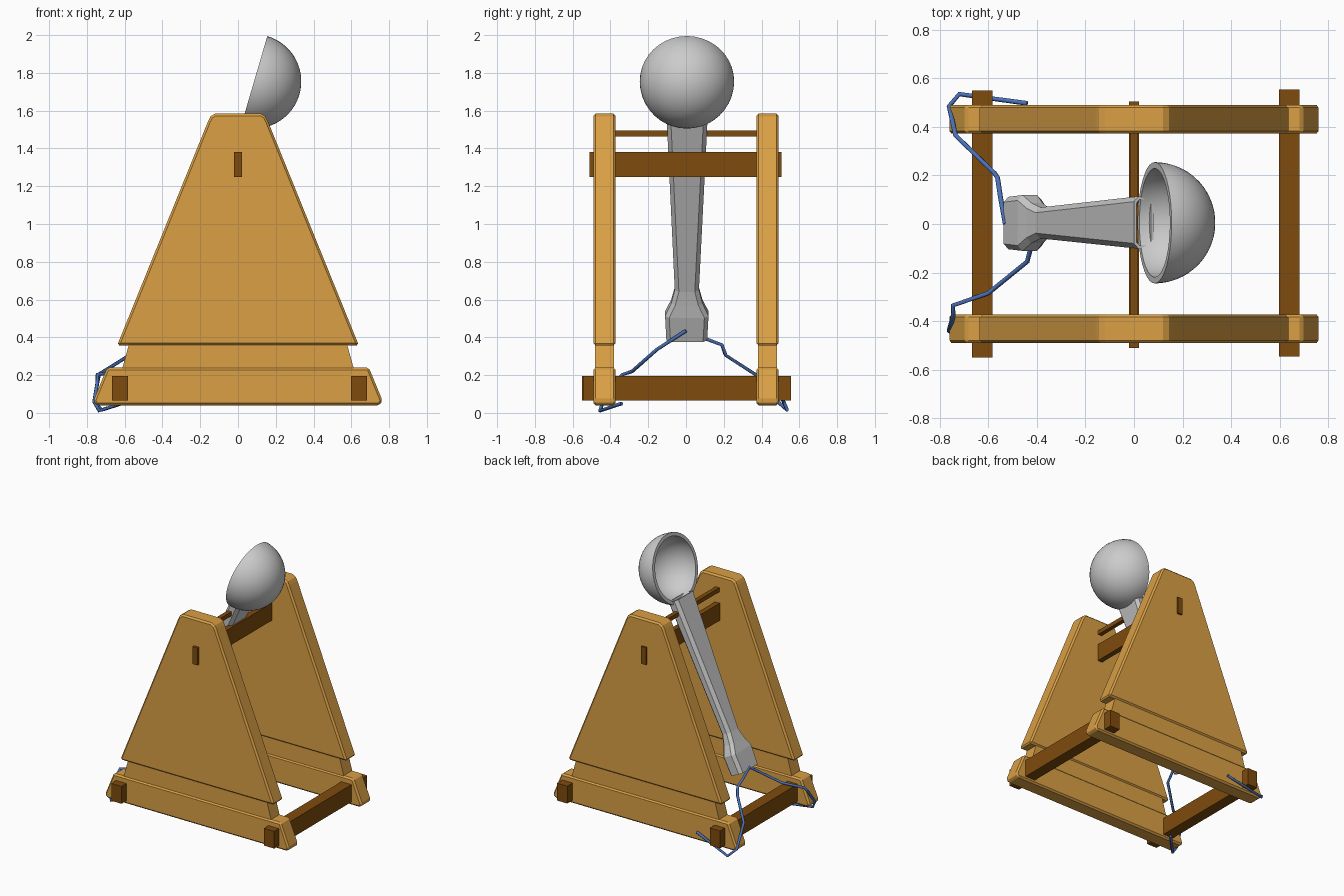
import bpy, bmesh, math
from mathutils import Matrix, Vector

if "Cube" in bpy.data.objects:
    bpy.data.objects.remove(bpy.data.objects["Cube"], do_unlink=True)


def material(name, color):
    m = bpy.data.materials.new(name)
    m.use_nodes = True
    m.diffuse_color = (*color, 1)
    m.node_tree.nodes["Principled BSDF"].inputs["Base Color"].default_value = (*color, 1)
    return m


light_wood = material("light wood", (0.70, 0.35, 0.06))
dark_wood = material("dark wood", (0.21, 0.07, 0.004))
metal = material("grey metal", (0.60, 0.60, 0.60))
blue = material("blue cord", (0.07, 0.17, 0.50))


def add_object(name, bm, mat, bevel=0):
    bmesh.ops.recalc_face_normals(bm, faces=bm.faces)
    mesh = bpy.data.meshes.new(name)
    bm.to_mesh(mesh)
    bm.free()
    mesh.materials.append(mat)
    ob = bpy.data.objects.new(name, mesh)
    bpy.context.collection.objects.link(ob)
    if bevel:
        mod = ob.modifiers.new("bevel", "BEVEL")
        mod.width = bevel
        mod.segments = 1
        mod.limit_method = "ANGLE"
        mod.angle_limit = math.radians(50)
    return ob


def slab(name, outline, y0, y1, bevel):
    """Half outline (x, z) mirrored in x, extruded from y0 to y1."""
    full = outline + [(-x, z) for x, z in reversed(outline)]
    bm = bmesh.new()
    face = bm.faces.new([bm.verts.new((x, y0, z)) for x, z in full])
    out = bmesh.ops.extrude_face_region(bm, geom=[face])
    verts = [g for g in out["geom"] if isinstance(g, bmesh.types.BMVert)]
    bmesh.ops.translate(bm, verts=verts, vec=(0, y1 - y0, 0))
    return add_object(name, bm, light_wood, bevel)


def box(name, center, size, mat):
    bm = bmesh.new()
    bmesh.ops.create_cube(bm, size=1, matrix=Matrix.Translation(center) @ Matrix.Diagonal((*size, 1)))
    return add_object(name, bm, mat)


# Side frames: base rail, recessed middle board, tall tapered panel
rail = [(0.75, 0.04), (0.765, 0.065), (0.693, 0.24)]
board = [(0.613, 0.235), (0.578, 0.36)]
panel = [(0.64, 0.357), (0.158, 1.545), (0.145, 1.57), (0.12, 1.585)]
for side, s in (("front", -1), ("back", 1)):
    slab(side + "_rail", rail, s * 0.372, s * 0.491, 0.012)
    slab(side + "_board", board, s * 0.381, s * 0.481, 0)
    slab(side + "_panel", panel, s * 0.372, s * 0.491, 0.012)

# Cross beams and pivot rod
box("right_cross_beam", (-0.625, 0, 0.13), (0.085, 1.10, 0.13), dark_wood)
box("left_cross_beam", (0.64, 0.005, 0.13), (0.085, 1.10, 0.13), dark_wood)
box("stop_beam", (0, -0.003, 1.315), (0.04, 1.015, 0.13), dark_wood)
box("pivot_rod", (0, 0, 1.479), (0.032, 0.80, 0.032), dark_wood)

# Throwing arm: chamfered sections lofted along a leaning axis
foot, tip = Vector((-0.487, 0.004, 0.398)), Vector((0.04, 0.006, 1.56))
axis = (tip - foot).normalized()
across = Vector((0, 1, 0))
thick = across.cross(axis)
length = (tip - foot).length
sections = [(0, 0.108, 0.055), (0.14, 0.115, 0.055), (0.21, 0.083, 0.047),
            (0.285, 0.064, 0.04), (length, 0.108, 0.045)]
bm = bmesh.new()
rings = []
for t, w, h in sections:
    c = 0.022
    shape = [(w, h - c), (w - c, h), (c - w, h), (-w, h - c),
             (-w, c - h), (c - w, -h), (w - c, -h), (w, c - h)]
    rings.append([bm.verts.new(foot + axis * t + across * a + thick * b) for a, b in shape])
for lower, upper in zip(rings, rings[1:]):
    for i in range(len(lower)):
        j = (i + 1) % len(lower)
        bm.faces.new((lower[i], lower[j], upper[j], upper[i]))
bm.faces.new(rings[0][::-1])
end = bm.faces.new(rings[-1])
bm.normal_update()
# Open pocket in the tip
bmesh.ops.inset_region(bm, faces=[end], thickness=0.014)
out = bmesh.ops.extrude_face_region(bm, geom=[end])
bmesh.ops.translate(bm, vec=axis * -0.12,
                    verts=[g for g in out["geom"] if isinstance(g, bmesh.types.BMVert)])
if end.is_valid:
    bmesh.ops.delete(bm, geom=[end], context="FACES_ONLY")
add_object("throwing_arm", bm, metal)

# Bowl: hollow half sphere turned from a profile
bm = bmesh.new()
steps = 14
arc = [math.pi / 2 * i / steps for i in range(steps + 1)]
profile = [(0.25 * math.sin(a), -0.25 * math.cos(a)) for a in arc]
profile += [(0.224 * math.sin(a), -0.224 * math.cos(a)) for a in reversed(arc)]
verts = [bm.verts.new((x, 0, z)) for x, z in profile]
edges = [bm.edges.new(pair) for pair in zip(verts, verts[1:])]
bmesh.ops.spin(bm, geom=verts + edges, cent=(0, 0, 0), axis=(0, 0, 1),
               angle=2 * math.pi, steps=40, use_duplicate=False)
bmesh.ops.remove_doubles(bm, verts=bm.verts, dist=0.0005)
bowl = add_object("bowl", bm, metal)
bowl.location = (0.085, 0.005, 1.755)
bowl.rotation_euler = (0, math.radians(-73.7), 0)
bpy.context.view_layer.objects.active = bowl
bowl.select_set(True)
bpy.ops.object.shade_smooth_by_angle(angle=math.radians(40))
bowl.select_set(False)


# Cords from the arm foot to each rail
def cord(name, points):
    curve = bpy.data.curves.new(name, "CURVE")
    curve.dimensions = "3D"
    curve.bevel_depth = 0.01
    curve.bevel_resolution = 1
    curve.use_fill_caps = True
    spline = curve.splines.new("POLY")
    spline.points.add(len(points) - 1)
    for p, co in zip(spline.points, points):
        p.co = (*co, 1)
    curve.materials.append(blue)
    bpy.context.collection.objects.link(bpy.data.objects.new(name, curve))


cord("back_cord", [(-0.53, 0, 0.43), (-0.55, 0.11, 0.39), (-0.562, 0.19, 0.36), (-0.575, 0.21, 0.305),
                   (-0.735, 0.365, 0.205), (-0.762, 0.485, 0.06), (-0.72, 0.535, 0.016), (-0.44, 0.497, 0.105)])
cord("front_cord", [(-0.40, 0, 0.435), (-0.44, -0.155, 0.335), (-0.60, -0.285, 0.22), (-0.745, -0.335, 0.203),
                    (-0.745, -0.38, 0.16), (-0.762, -0.44, 0.06), (-0.735, -0.455, 0.011), (-0.62, -0.34, 0.05)])
